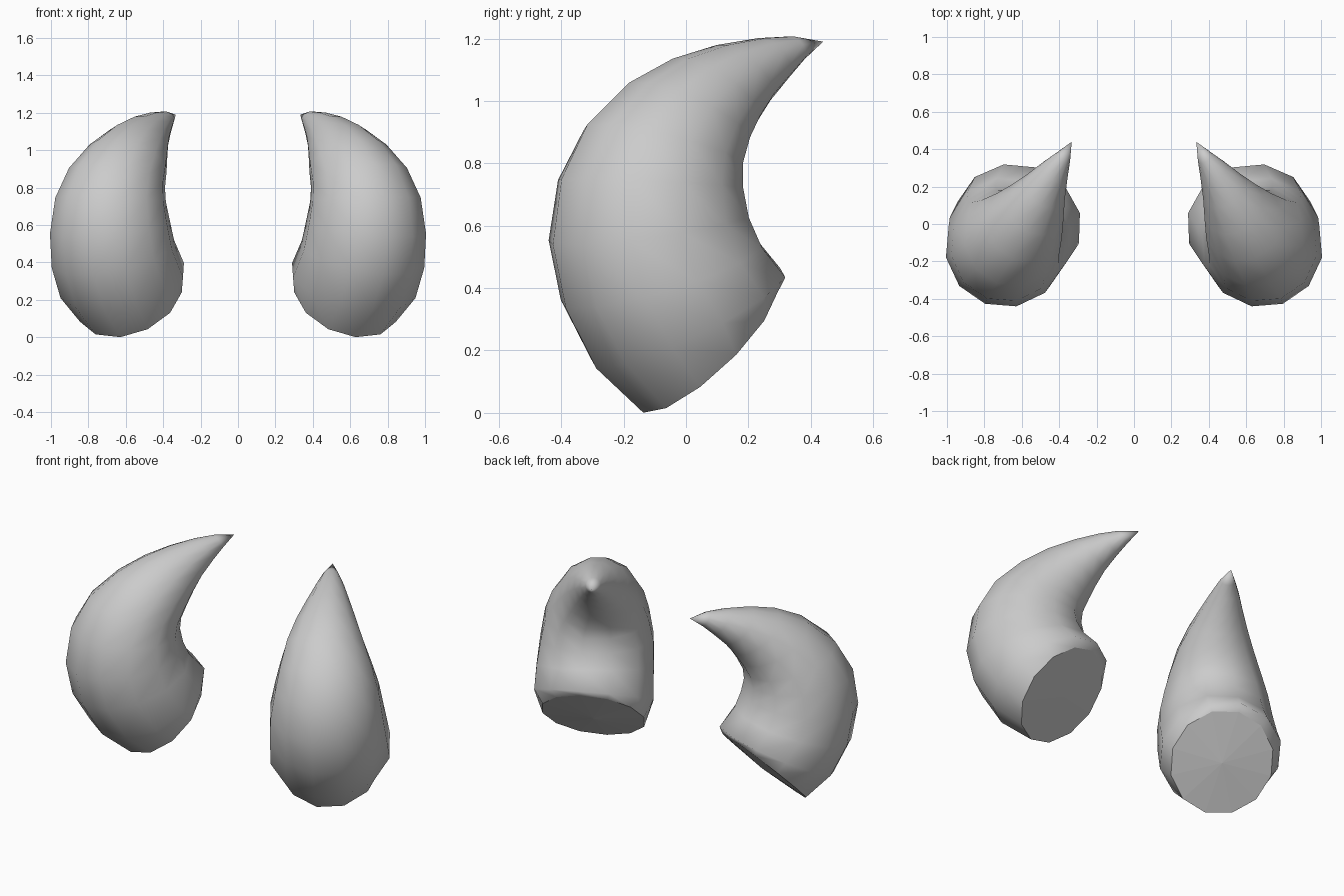
import bpy
import bmesh
from math import radians, sin, cos
from mathutils import Vector

if "Cube" in bpy.data.objects:
    bpy.data.objects.remove(bpy.data.objects["Cube"])

SIDES = 12
UP = Vector((0, 0, 1))

# Horn cross-sections: forward reach, sideways drift, height, radius, tilt and roll in degrees
RINGS = [
    (0.005, -0.01, 0.213, 0.3, 45, 8),
    (-0.068, -0.012, 0.303, 0.35, 27, 5),
    (-0.167, -0.02, 0.445, 0.343, 19, 1),
    (-0.21, -0.03, 0.59, 0.331, 9, 0),
    (-0.203, -0.03, 0.735, 0.304, -3, 0),
    (-0.15, -0.035, 0.853, 0.268, -16, 0),
    (-0.053, -0.04, 0.957, 0.222, -28, 0),
    (0.05, -0.035, 1.032, 0.174, -38, 0),
    (0.156, -0.025, 1.09, 0.126, -47, 0),
    (0.267, -0.015, 1.138, 0.081, -54, 0),
    (0.355, -0.01, 1.17, 0.044, -60, 0),
]
TIP = (0.45, 0.0, 1.19)
BASE_BULGE = 0.02

# One grey horn material
grey = bpy.data.materials.new("horn_grey")
grey.use_nodes = True
colour = (0.6, 0.6, 0.6, 1)
grey.diffuse_color = colour
grey.node_tree.nodes["Principled BSDF"].inputs["Base Color"].default_value = colour


def make_horn(name, side):
    origin = Vector((0.59 * side, 0.07, 0))
    along = Vector((-0.57 * side, 0.82, 0)).normalized()
    across = Vector((0.82 * side, 0.57, 0)).normalized()

    def place(h, w, z):
        return origin + along * h + across * w + UP * z

    bm = bmesh.new()
    loops = []
    for h, w, z, r, tilt, roll in RINGS:
        t, q = radians(tilt), radians(roll)
        u = along * cos(t) + UP * sin(t)
        axis = UP * cos(t) - along * sin(t)
        v = across * cos(q) + axis * sin(q)
        loop = []
        for k in range(SIDES):
            a = radians(360 * (k + 0.5) / SIDES)
            loop.append(bm.verts.new(place(h, w, z) + (u * cos(a) + v * 0.98 * sin(a)) * r))
        loops.append(loop)

    # Curved wall, pointed tip and slightly bulging base fan
    tip = bm.verts.new(place(*TIP))
    outward = (along - UP).normalized()
    root = bm.verts.new(place(*RINGS[0][:3]) + outward * BASE_BULGE)
    for k in range(SIDES):
        n = (k + 1) % SIDES
        for low, high in zip(loops, loops[1:]):
            bm.faces.new((low[k], low[n], high[n], high[k])).smooth = True
        bm.faces.new((loops[-1][k], loops[-1][n], tip)).smooth = True
        bm.faces.new((loops[0][n], loops[0][k], root))
    bmesh.ops.recalc_face_normals(bm, faces=bm.faces)

    # Crisp base rim
    for k in range(SIDES):
        bm.edges.get((loops[0][k], loops[0][(k + 1) % SIDES])).smooth = False

    mesh = bpy.data.meshes.new(name)
    bm.to_mesh(mesh)
    bm.free()
    mesh.materials.append(grey)
    bpy.context.collection.objects.link(bpy.data.objects.new(name, mesh))


make_horn("left_horn", 1)
make_horn("right_horn", -1)
